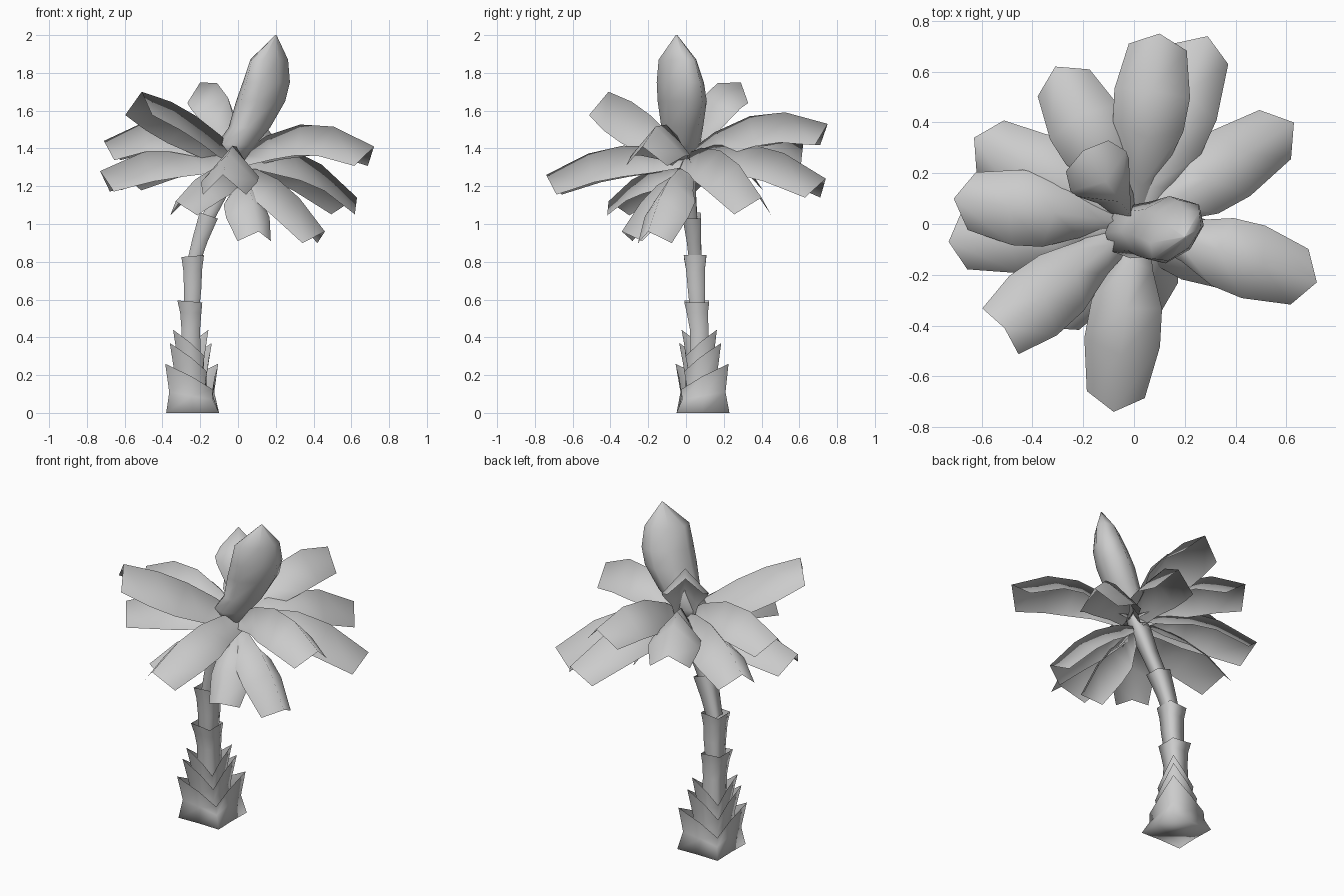
import bpy, bmesh, math
from mathutils import Vector

cube = bpy.data.objects.get("Cube")
if cube:
    bpy.data.objects.remove(cube)

GREY = (0.6, 0.6, 0.6, 1.0)
mat = bpy.data.materials.new("plain grey")
mat.use_nodes = True
mat.diffuse_color = GREY
mat.node_tree.nodes["Principled BSDF"].inputs["Base Color"].default_value = GREY


def finish(name, bm):
    mesh = bpy.data.meshes.new(name)
    bm.to_mesh(mesh)
    bm.free()
    mesh.materials.append(mat)
    for p in mesh.polygons:
        p.use_smooth = True
    obj = bpy.data.objects.new(name, mesh)
    bpy.context.collection.objects.link(obj)


def bridge(bm, a, b, closed):
    n = len(a)
    for i in range(n if closed else n - 1):
        j = (i + 1) % n
        bm.faces.new((a[i], a[j], b[j], b[i]))


# Square trunk section: corners and side middles, going anticlockwise
SQUARE = [(-1, -1), (0, -0.97), (1, -1), (0.97, 0), (1, 1), (0, 0.97), (-1, 1), (-0.97, 0)]


def trunk_part(name, rings, cap=False):
    """Each ring: centre x, y, z, half width, rise of the two pointed corners,
    slope along x."""
    bm = bmesh.new()
    loops = []
    for x, y, z, half, rise, slope in rings:
        loop = []
        for sx, sy in SQUARE:
            tip = (sx * sy + 1) / 2          # 1 on pointed corners, 0 in valleys
            h = half * (1 + (1.8 * tip - 0.9) * rise)
            loop.append(bm.verts.new((x + sx * h, y + sy * h, z + rise * tip + slope * sx * h)))
        loops.append(loop)
    for a, b in zip(loops, loops[1:]):
        bridge(bm, a, b, True)
    if cap:
        bm.faces.new(loops[0][::-1])
    finish(name, bm)


# Pointed bark collars at the foot
trunk_part("base_collar", [(-.24, .09, 0, .14, 0, 0), (-.245, .09, .07, .115, .04, 0),
                           (-.245, .085, .125, .125, .135, 0)], cap=True)
trunk_part("middle_collar", [(-.245, .085, .06, .085, 0, 0), (-.25, .08, .14, .08, .06, 0),
                             (-.25, .075, .22, .098, .15, 0)])
trunk_part("upper_collar", [(-.25, .08, .16, .07, 0, 0), (-.25, .075, .22, .066, .06, 0),
                            (-.25, .07, .3, .083, .14, 0)])

# Stacked trunk segments, each flaring at the top
trunk_part("lower_trunk", [(-.25, .075, .2, .055, 0, 0), (-.25, .07, .44, .049, 0, 0),
                           (-.25, .06, .53, .056, 0, 0), (-.255, .057, .59, .066, 0, -.08)])
trunk_part("middle_trunk", [(-.245, .06, .56, .041, 0, 0), (-.24, .055, .66, .046, 0, 0),
                            (-.24, .05, .76, .05, 0, 0), (-.24, .048, .83, .06, 0, .08)])
trunk_part("upper_trunk", [(-.235, .05, .8, .032, 0, -.4), (-.2, .042, .92, .038, 0, -.4),
                           (-.155, .03, 1.045, .048, 0, -.35)])
trunk_part("crown_stem", [(-.165, .03, 1.02, .03, 0, -.5), (-.1, .02, 1.15, .033, 0, -.5),
                          (-.04, .01, 1.28, .042, 0, -.4), (.01, 0, 1.38, .03, 0, -.3)])

# Along the frond: position on the rib, half width, fold depth
STATIONS = [(0, .055, .08), (.2, .085, .14), (.45, .14, .165), (.7, .15, .16), (1, .115, .125)]


def frond(name, tip, mid_z, size=1, base_z=1.37, mid_at=.5):
    """Blunt folded leaf along an arched rib."""
    base, tip = Vector((.01, 0, base_z)), Vector(tip)
    mid = base.lerp(tip, mid_at)
    mid.z = mid_z
    ctrl = mid * 2 - (base + tip) / 2
    bm = bmesh.new()
    rows = []
    for t, half, fold in STATIONS:
        rib = base * (1 - t) ** 2 + ctrl * 2 * t * (1 - t) + tip * t * t
        along = ((ctrl - base) * (1 - t) + (tip - ctrl) * t).normalized()
        side = along.cross(Vector((0, 0, 1))).normalized()
        up = side.cross(along)
        rows.append([bm.verts.new(rib + (side * s * half - up * abs(s) * fold) * size)
                     for s in (-1, 0, 1)])
    for a, b in zip(rows, rows[1:]):
        bridge(bm, a, b, False)
    bm.normal_update()
    if sum(f.normal.z for f in bm.faces) < 0:
        bmesh.ops.reverse_faces(bm, faces=bm.faces)
    finish(name, bm)


frond("front_frond", (-.08, -.74, 1.26), 1.41)
frond("left_frond", (.72, -.23, 1.41), 1.53)
frond("back_left_frond", (.63, .4, 1.14), 1.38)
frond("back_left_low_frond", (.29, .74, 1.24), 1.42)
frond("back_frond", (.1, .75, 1.53), 1.58)
frond("back_right_frond", (-.31, .62, 1.42), 1.53)
frond("small_raised_frond", (-.2, .29, 1.75), 1.69, .9, mid_at=.35)
frond("front_right_raised_frond", (-.51, -.41, 1.7), 1.59)
frond("right_frond", (-.71, .1, 1.44), 1.55)
frond("right_low_frond", (-.73, -.07, 1.28), 1.41)
frond("back_right_low_frond", (-.63, .34, 1.28), 1.43)
frond("front_right_low_frond", (-.33, -.41, 1.12), 1.28, .8, 1.28)
frond("front_low_frond", (.11, -.34, .96), 1.19, .8, 1.27)
frond("front_left_low_frond", (.46, -.2, .96), 1.22, .85, 1.3)

# Closed upright bud: centre x, y, z, half breadth, half thickness
BUD = [(-.02, -.03, 1.34, .06, .06), (-.01, -.03, 1.42, .11, .1), (.06, -.02, 1.51, .12, .1),
       (.12, -.02, 1.65, .15, .11), (.15, -.03, 1.75, .15, .1), (.165, -.045, 1.87, .13, .07),
       (.2, -.05, 2.0, .004, .004)]
broad, thick = Vector((1, 1, 0)).normalized(), Vector((-1, 1, 0)).normalized()
bm = bmesh.new()
rings = []
for x, y, z, b, t in BUD:
    angles = [math.tau * i / 8 for i in range(8)]
    rings.append([bm.verts.new(Vector((x, y, z)) + broad * b * math.cos(a)
                               + thick * t * math.sin(a)) for a in angles])
for lower, upper in zip(rings, rings[1:]):
    bridge(bm, lower, upper, True)
bm.faces.new(rings[0][::-1])
bm.faces.new(rings[-1])
finish("top_bud", bm)
